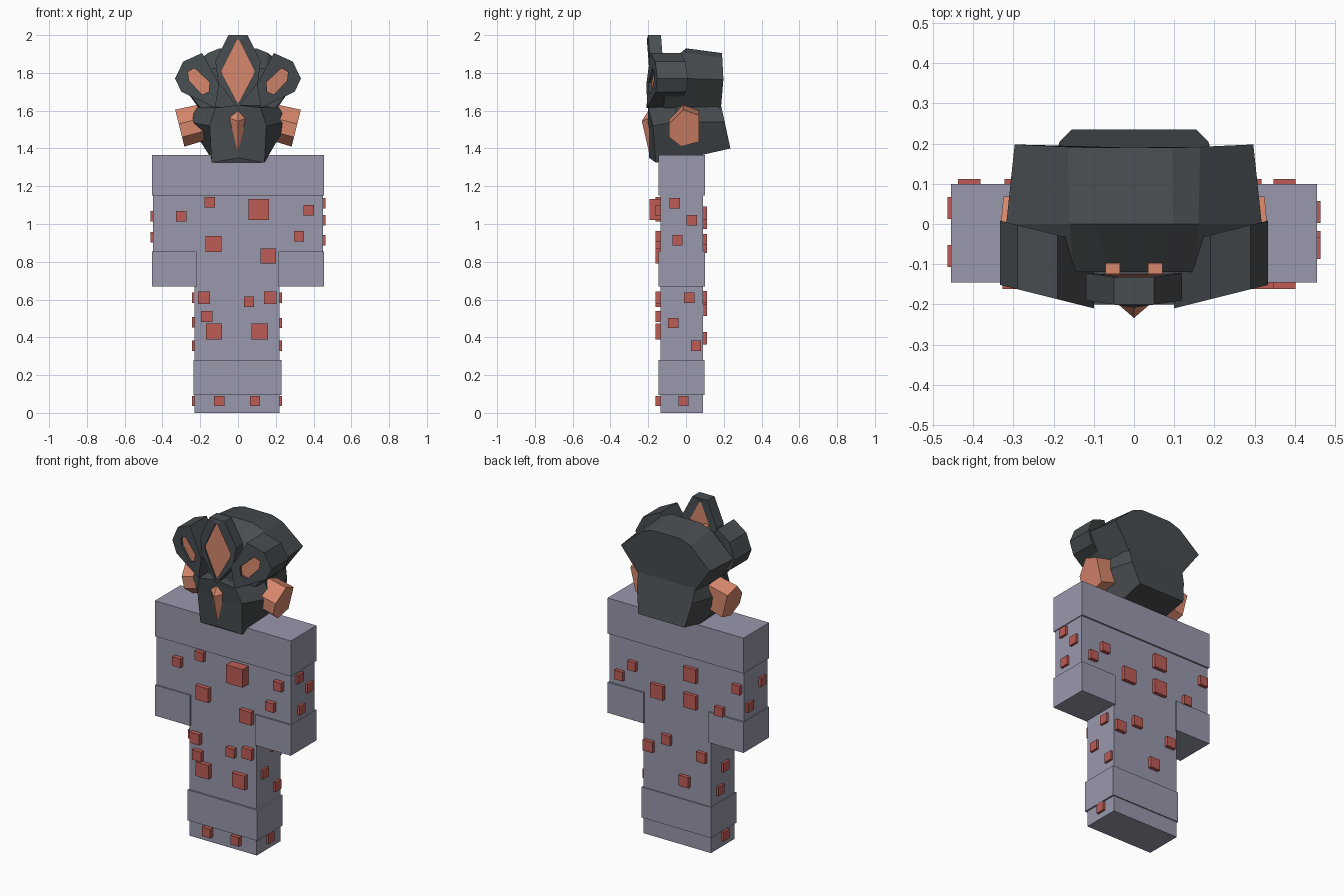
import bpy, bmesh
from mathutils import Vector

if "Cube" in bpy.data.objects:
    bpy.data.objects.remove(bpy.data.objects["Cube"])


def material(name, r, g, b):
    lin = [(c / 255 / 12.92) if c < 10 else ((c / 255 + 0.055) / 1.055) ** 2.4 for c in (r, g, b)]
    m = bpy.data.materials.new(name)
    m.diffuse_color = (*lin, 1)
    m.use_nodes = True
    m.node_tree.nodes["Principled BSDF"].inputs["Base Color"].default_value = m.diffuse_color
    return m


CLOTH = material("lavender_grey", 153, 152, 172)
RED = material("muted_red", 190, 92, 86)
COPPER = material("copper", 215, 135, 108)
DARK = material("charcoal", 72, 77, 80)


def finish(name, bm, *mats):
    bmesh.ops.recalc_face_normals(bm, faces=bm.faces)
    me = bpy.data.meshes.new(name)
    bm.to_mesh(me)
    bm.free()
    for m in mats:
        me.materials.append(m)
    ob = bpy.data.objects.new(name, me)
    bpy.context.collection.objects.link(ob)
    return ob


def add_box(bm, lo, hi):
    lo, hi = Vector(lo), Vector(hi)
    vs = bmesh.ops.create_cube(bm, size=1)["verts"]
    for v in vs:
        v.co = Vector([(lo[i] + hi[i]) / 2 + v.co[i] * (hi[i] - lo[i]) for i in range(3)])


def box(name, lo, hi, mat):
    bm = bmesh.new()
    add_box(bm, lo, hi)
    return finish(name, bm, mat)


def loft(name, rings, mats, first=0, last=0):
    """Skin a list of equal-length rings and cap both ends."""
    bm = bmesh.new()
    rows = [[bm.verts.new(p) for p in r] for r in rings]
    n = len(rows[0])
    for a, b in zip(rows, rows[1:]):
        for i in range(n):
            j = (i + 1) % n
            bm.faces.new((a[i], a[j], b[j], b[i]))
    bm.faces.new(rows[0]).material_index = first
    bm.faces.new(rows[-1]).material_index = last
    return finish(name, bm, *mats)


def both(half):
    """Close a half outline by mirroring it in x."""
    return half + [(-p[0], *p[1:]) for p in reversed(half) if abs(p[0]) > 1e-6]


# Body slabs
box("shoulder_yoke", (-.455, -.145, 1.15), (.455, .10, 1.365), CLOTH)
box("torso", (-.45, -.135, .67), (.45, .09, 1.15), CLOTH)
box("legs", (-.23, -.135, 0), (.22, .09, .67), CLOTH)
box("boot_band", (-.235, -.145, .095), (.23, .097, .28), CLOTH)
for side, a, b in (("left", -.455, -.22), ("right", .215, .455)):
    box(side + "_cuff", (a, -.145, .67), (b, .10, .855), CLOTH)

# Raised square studs: (across, height, size)
FRONT = [(-.30, 1.04, .055), (-.15, 1.115, .055), (.11, 1.077, .11), (.375, 1.073, .055),
         (-.13, .893, .085), (.16, .83, .08), (.323, .935, .055), (-.18, .61, .065),
         (.058, .588, .055), (.17, .61, .065), (-.165, .51, .06), (-.127, .43, .085),
         (.115, .43, .085), (-.10, .063, .055), (.09, .063, .055)]
BACK = [(.375, .92, .055), (.29, 1.0, .055), (.12, .89, .085), (-.10, 1.05, .085),
        (-.10, .89, .085), (-.41, 1.045, .055), (-.295, .88, .055), (.18, .545, .065),
        (.06, .615, .06), (-.175, .57, .06), (-.06, .395, .065)]
RIGHT = [(-.06, 1.11, .055), (.03, 1.02, .055), (-.045, .915, .055), (.018, .61, .055),
         (-.067, .476, .055), (.053, .355, .055), (-.013, .063, .055)]
LEFT = [(-.08, 1.04, .055), (.04, .93, .055), (-.10, .61, .055), (-.04, .48, .055),
        (.01, .355, .055), (-.04, .063, .055)]

bm = bmesh.new()
for x, z, s in FRONT:
    out = -.192 if s > .1 else -.162
    add_box(bm, (x - s / 2, out, z - s / 2), (x + s / 2, -.12, z + s / 2))
finish("front_studs", bm, RED)
bm = bmesh.new()
for x, z, s in BACK:
    add_box(bm, (x - s / 2, .08, z - s / 2), (x + s / 2, .112, z + s / 2))
finish("back_studs", bm, RED)
for name, studs, sg in (("right_studs", RIGHT, 1), ("left_studs", LEFT, -1)):
    bm = bmesh.new()
    for y, z, s in studs:
        edge = .45 if z > .67 else (.22 if sg > 0 else .23)
        xs = sorted((sg * (edge - .01), sg * (edge + .014)))
        add_box(bm, (xs[0], y - s / 2, z - s / 2), (xs[1], y + s / 2, z + s / 2))
    finish(name, bm, RED)

# Lower mask and neck skirt, stacked upward
loft("face_mask", [
    both([(0, -.195, 1.35), (.14, -.16, 1.325), (.15, .06, 1.36), (.155, .235, 1.40)]),
    both([(0, -.20, 1.50), (.15, -.175, 1.52), (.265, -.06, 1.54), (.185, .205, 1.54)]),
    both([(0, -.20, 1.63), (.12, -.20, 1.615), (.21, -.05, 1.625), (.19, .185, 1.63)]),
], [DARK])

# Helmet shell, from back to front
loft("helmet_shell", [
    both([(.095, .19, 1.905), (.165, .192, 1.88), (.297, .198, 1.765), (.19, .185, 1.615)]),
    both([(.097, .0, 1.93), (.16, .0, 1.905), (.318, .0, 1.77), (.205, .0, 1.61)]),
    both([(.06, -.12, 1.83), (.15, -.12, 1.82), (.31, -.10, 1.755), (.20, -.12, 1.615)]),
], [DARK])

# Angled eye blocks with recessed copper sockets
OUTER = [(.10, 1.74), (.19, 1.905), (.29, 1.86), (.333, 1.77), (.30, 1.70), (.12, 1.615)]
INNER = [(.15, 1.75), (.23, 1.825), (.265, 1.805), (.26, 1.76), (.19, 1.685), (.155, 1.70)]
for side, sg in (("left", -1), ("right", 1)):
    def ring(points, depth):
        return [(sg * x, -.21 + .25 * (x - .1) + depth, z) for x, z in points]
    loft(side + "_eye_block", [ring(OUTER, .16), ring(OUTER, 0), ring(INNER, 0), ring(INNER, .015)],
         [DARK, COPPER], last=1)

# Tall crest frame with a copper diamond on each side
FRAME = both([(0, 1.615), (.105, 1.75), (.12, 1.86), (.05, 2.0)])
GEM = both([(0, 1.635), (.08, 1.785), (.088, 1.81), (.005, 1.977)])


def crest_ring(points, y):
    return [(x, y + abs(x) * .15, z) for x, z in points]


loft("crest", [crest_ring(GEM, -.137), crest_ring(FRAME, -.14), crest_ring(FRAME, -.208),
               crest_ring(GEM, -.208), crest_ring(GEM, -.200)],
     [DARK, COPPER], first=1, last=1)
for side, sg in (("left", -1), ("right", 1)):
    box(side + "_crest_peg", (sg * .053 - .018, -.125, 1.78), (sg * .053 + .018, -.097, 1.86), COPPER)

# Pointed copper beak
bm = bmesh.new()
for p in ((0, -.19, 1.615), (.045, -.195, 1.56), (-.045, -.195, 1.56),
          (0, -.195, 1.375), (0, -.234, 1.545), (0, -.15, 1.5)):
    bm.verts.new(p)
bmesh.ops.convex_hull(bm, input=bm.verts)
finish("beak", bm, COPPER)

# Tilted copper ear lugs
LUG = [(-.09, 1.53), (-.015, 1.605), (.068, 1.575), (.068, 1.435), (-.025, 1.41), (-.09, 1.46)]
for side, sg in (("left", -1), ("right", 1)):
    loft(side + "_ear_lug", [
        [(sg * .15, y, z + .04) for y, z in LUG],
        [(sg * (.325 + (z - 1.575) * .25), y, z) for y, z in LUG]], [COPPER])
